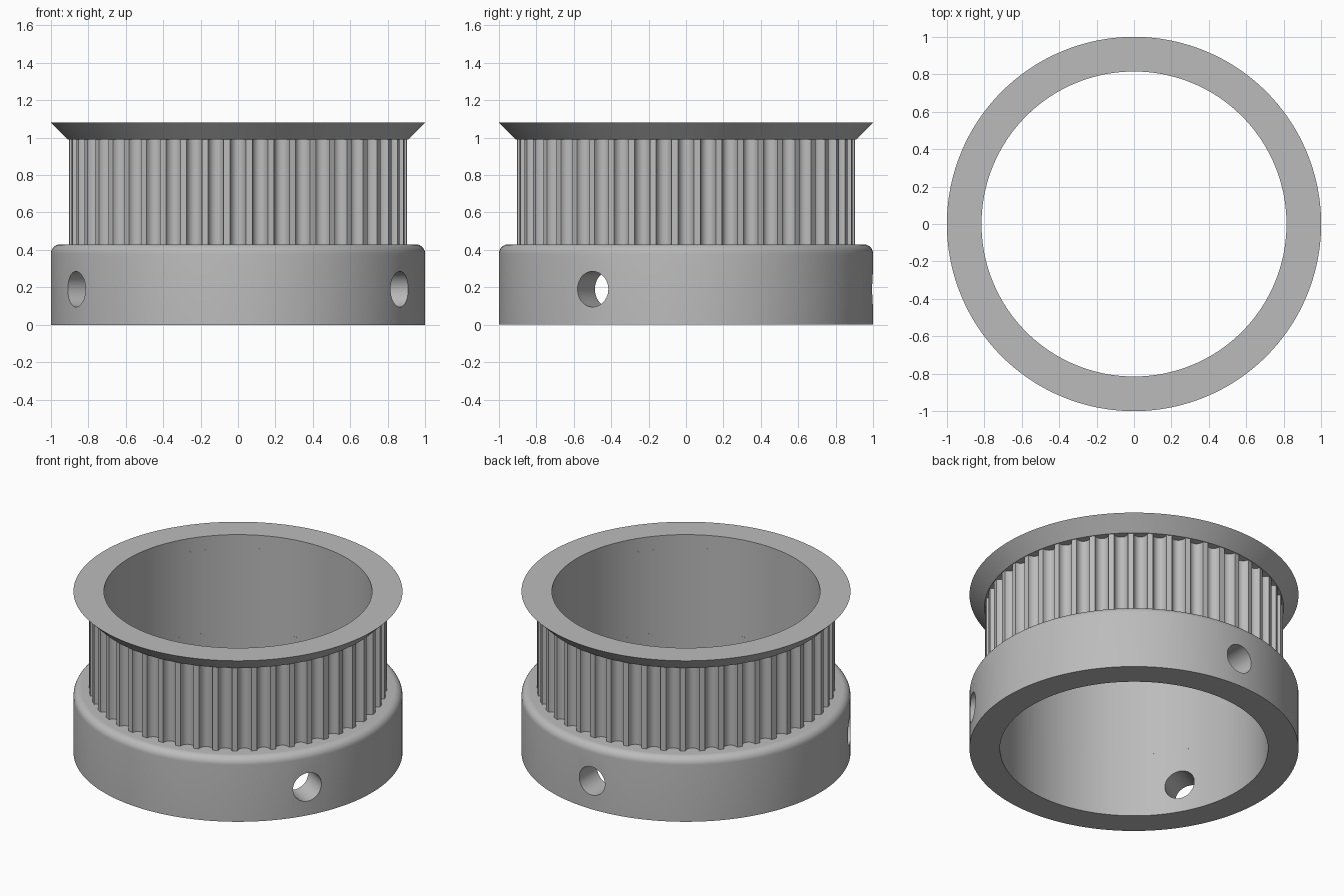
import bpy, bmesh
from math import sin, cos, pi, radians
from mathutils import Matrix

cube = bpy.data.objects.get("Cube")
if cube:
    bpy.data.objects.remove(cube, do_unlink=True)

BORE = 0.815
BODY = 0.905
TEETH = 48
SEGMENTS = 192

metal = bpy.data.materials.new("grey metal")
metal.use_nodes = True
grey = (0.5, 0.5, 0.5, 1)
metal.diffuse_color = grey
metal.node_tree.nodes["Principled BSDF"].inputs["Base Color"].default_value = grey


def finish(bm, name):
    bmesh.ops.recalc_face_normals(bm, faces=bm.faces)
    mesh = bpy.data.meshes.new(name)
    bm.to_mesh(mesh)
    bm.free()
    mesh.materials.append(metal)
    obj = bpy.data.objects.new(name, mesh)
    bpy.context.collection.objects.link(obj)
    return obj


def smooth(obj, angle=30):
    bpy.ops.object.select_all(action='DESELECT')
    obj.select_set(True)
    bpy.context.view_layer.objects.active = obj
    bpy.ops.object.shade_smooth_by_angle(angle=radians(angle))


def sweep(sections, name):
    """Join closed cross-sections, one per angle, into a ring."""
    bm = bmesh.new()
    loops = [[bm.verts.new((r * cos(a), r * sin(a), z)) for r, z in pts]
             for a, pts in sections]
    for i, loop in enumerate(loops):
        after = loops[(i + 1) % len(loops)]
        n = len(loop)
        for j in range(n):
            k = (j + 1) % n
            bm.faces.new((loop[j], after[j], after[k], loop[k]))
    return finish(bm, name)


def lathe(profile, name):
    return sweep([(2 * pi * i / SEGMENTS, profile) for i in range(SEGMENTS)], name)


# Hub collar with a rounded upper rim
hub_top, rim = 0.43, 0.05
rounded = [(1 - rim + rim * cos(t), hub_top - rim + rim * sin(t))
           for t in (pi / 2 * i / 8 for i in range(9))]
hub = lathe([(BORE, 0), (1, 0)] + rounded + [(BORE, hub_top)], "hub_collar")

# Three radial set screw holes, cut through the collar wall
bm = bmesh.new()
for degrees in (-30, 90, 210):
    place = (Matrix.Rotation(radians(degrees), 4, 'Z')
             @ Matrix.Translation((0.9, 0, 0.19))
             @ Matrix.Rotation(pi / 2, 4, 'Y'))
    bmesh.ops.create_cone(bm, cap_ends=True, segments=48, radius1=0.095,
                          radius2=0.095, depth=0.5, matrix=place)
cutter = finish(bm, "screw_hole_cutter")
cutter.hide_render = True
cut = hub.modifiers.new("screw holes", 'BOOLEAN')
cut.operation = 'DIFFERENCE'
cut.solver = 'EXACT'
cut.object = cutter
bpy.context.view_layer.objects.active = hub
bpy.ops.object.modifier_apply(modifier=cut.name)
bpy.data.objects.remove(cutter, do_unlink=True)

# Toothed belt ring: rounded grooves between narrow lands
half_width, depth, steps = 0.042, 0.045, 10
sections = []
for tooth in range(TEETH):
    centre = 2 * pi * tooth / TEETH
    for i in range(steps + 1):
        t = pi * i / steps
        r = BODY - depth * sin(t)
        a = centre - half_width / BODY * cos(t)
        sections.append((a, [(BORE, hub_top), (r, hub_top), (r, 0.99), (BORE, 0.99)]))
belt = sweep(sections, "toothed_ring")

# Flared top flange
flange = lathe([(BORE, 0.99), (0.91, 0.99), (1, 1.08), (BORE, 1.08)], "top_flange")

for part in (hub, belt, flange):
    smooth(part)
